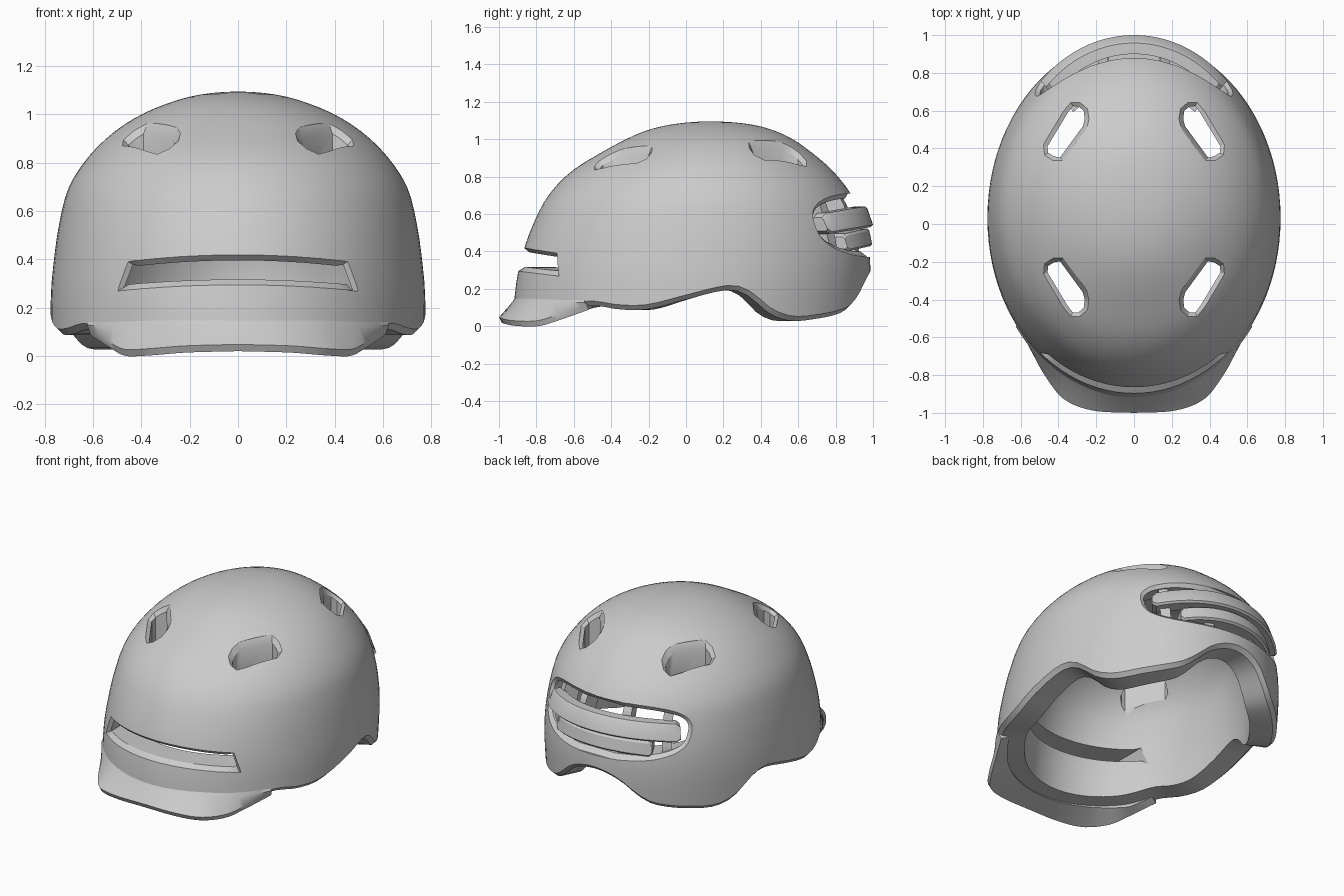
import bpy, bmesh
from math import sin, cos, pi, sqrt, atan2, copysign
from mathutils import Vector
from mathutils.bvhtree import BVHTree

if "Cube" in bpy.data.objects:
    bpy.data.objects.remove(bpy.data.objects["Cube"])

TOP = 1.095


def interp(rows, x):
    """Smooth (Hermite) lookup in a table whose first column is the key."""
    n = len(rows)
    x = max(rows[0][0], min(rows[-1][0], x))
    i = 0
    while i < n - 2 and x > rows[i + 1][0]:
        i += 1
    p, q = rows[i], rows[i + 1]
    h = q[0] - p[0]
    t = (x - p[0]) / h
    a, b = rows[max(i - 1, 0)], rows[min(i + 2, n - 1)]
    out = []
    for k in range(1, len(p)):
        m0 = (q[k] - a[k]) / (q[0] - a[0]) * h
        m1 = (b[k] - p[k]) / (b[0] - p[0]) * h
        out.append((2*t**3 - 3*t*t + 1)*p[k] + (t**3 - 2*t*t + t)*m0
                   + (3*t*t - 2*t**3)*q[k] + (t**3 - t*t)*m1)
    return out


# dome sections: height, half width, front y, back y
LEVELS = [(1.095, 0, .13, .13), (1.08, .17, -.07, .34), (1.05, .28, -.20, .46),
          (1.0, .40, -.32, .57), (.93, .51, -.45, .67), (.83, .615, -.61, .785),
          (.70, .70, -.735, .885), (.55, .74, -.815, .945), (.40, .762, -.87, .98),
          (.25, .775, -.905, .985), (0, .775, -.93, .965)]
DOME = [(sqrt(TOP - r[0]),) + r[1:] for r in LEVELS]
# lower rim: y, height
RIM = [(-.95, .06), (-.7, .08), (-.5, .11), (-.35, .09), (-.2, .09), (0, .14),
       (.2, .19), (.28, .19), (.36, .155), (.47, .07), (.58, .03), (.7, .035),
       (.87, .075), (.92, .13), (.96, .22), (.985, .27)]


def surf(a, z, off=0):
    hw, yf, yb = interp(DOME, sqrt(max(0, TOP - z)))
    return Vector(((hw + off) * cos(a), (yf + yb) / 2 + ((yb - yf) / 2 + off) * sin(a), z))


def new_object(name, bm):
    bmesh.ops.recalc_face_normals(bm, faces=bm.faces)
    me = bpy.data.meshes.new(name)
    bm.to_mesh(me)
    bm.free()
    ob = bpy.data.objects.new(name, me)
    bpy.context.collection.objects.link(ob)
    return ob


def smooth(ob, deg=30):
    bpy.ops.object.select_all(action='DESELECT')
    ob.select_set(True)
    bpy.context.view_layer.objects.active = ob
    bpy.ops.object.shade_smooth_by_angle(angle=deg * pi / 180)


def loft(name, rings):
    """Closed rings joined in order, capped at both ends."""
    bm = bmesh.new()
    vs = [[bm.verts.new(p) for p in r] for r in rings]
    n = len(vs[0])
    for r, s in zip(vs, vs[1:]):
        for i in range(n):
            j = (i + 1) % n
            bm.faces.new((r[i], r[j], s[j], s[i]))
    bm.faces.new(vs[0])
    bm.faces.new(vs[-1])
    return new_object(name, bm)


# helmet shell: outer dome, chamfered rim, thick inner dome
N, M, WALL = 96, 26, .165
bm = bmesh.new()
rows = [[] for _ in range(2 * M + 1)]
for j in range(N):
    a = 2 * pi * j / N
    rim = interp(RIM, .04 + .945 * sin(a))[0]
    pts = [surf(a, TOP - (TOP - rim - .025) * (i / M) ** 2) for i in range(1, M + 1)]
    pts.append(surf(a, rim, -.025))
    k = (TOP - WALL - rim) / (TOP - rim)
    for i in range(M, 0, -1):
        p = surf(a, TOP - (TOP - rim) * (i / M) ** 2)
        pts.append(Vector((p.x * .785, .05 + (p.y - .05) * .82, rim + (p.z - rim) * k)))
    for r, p in zip(rows, pts):
        r.append(bm.verts.new(p))
poles = [bm.verts.new((0, .13, TOP)), bm.verts.new((0, .115, TOP - WALL))]
for j in range(N):
    k = (j + 1) % N
    for r, s in zip(rows, rows[1:]):
        bm.faces.new((r[j], r[k], s[k], s[j]))
    bm.faces.new((poles[0], rows[0][j], rows[0][k]))
    bm.faces.new((poles[1], rows[-1][j], rows[-1][k]))
bmesh.ops.recalc_face_normals(bm, faces=bm.faces)
tree = BVHTree.FromBMesh(bm)
shell = new_object("helmet_shell", bm)


def cut(outline, to3d, start, end, e=.028, depth=.03):
    """Cut a chamfered opening through the shell along one axis."""
    n = len(outline)
    area = sum(outline[i - 1][0] * outline[i][1] - outline[i][0] * outline[i - 1][1] for i in range(n))
    inner = []
    for i in range(n):
        d = Vector(outline[(i + 1) % n]) - Vector(outline[i - 1])
        nrm = Vector((-d.y, d.x)).normalized() * copysign(e, area)
        inner.append((outline[i][0] + nrm.x, outline[i][1] + nrm.y))
    step = copysign(1, end - start)
    ray = to3d((0, 0), step)

    def hit(p):
        return start + step * tree.ray_cast(to3d(p, start), ray)[3]
    rings = [[to3d(p, start) for p in outline],
             [to3d(p, hit(p) - step * .002) for p in outline],
             [to3d(p, hit(p) + step * depth) for p in inner],
             [to3d(p, end) for p in inner]]
    cutter = loft("cutter", rings)
    cutter.hide_render = True
    mod = shell.modifiers.new("cut", 'BOOLEAN')
    mod.operation, mod.solver, mod.object = 'DIFFERENCE', 'EXACT', cutter
    bpy.context.view_layer.objects.active = shell
    bpy.ops.object.modifier_apply(modifier=mod.name)
    bpy.data.objects.remove(cutter)


def down(p, d):
    return Vector((p[0], p[1], d))


def along_y(p, d):
    return Vector((p[0], d, p[1]))


# four top vents
VENT = [(.245, .61), (.285, .645), (.335, .645), (.372, .60), (.48, .42), (.475, .365),
        (.43, .335), (.375, .335), (.25, .505), (.237, .555)]
for sx in (1, -1):
    for back in (True, False):
        cut([(sx * x, y if back else .155 - y) for x, y in VENT], down, 1.4, .45, .024)

# front slot
S = [-1 + i / 10 for i in range(21)]
slot = [(.5 * s, .293 - .025 * s * s) for s in S] + [(-.455 * s, .42 - .028 * s * s) for s in S]
cut(slot, along_y, -1.3, -.1, .024)

# large rear opening with round ends
rear = []
for i in range(48):
    c, s = cos(2 * pi * (i + .5) / 48), sin(2 * pi * (i + .5) / 48)
    rear.append((.525 * copysign(abs(c) ** .5, c),
                 .54 + .17 * copysign(abs(s) ** .75, s)))
cut(rear, along_y, 1.3, .1)
smooth(shell)

# front visor lip: s, x, y, edge height
VISOR = [(0, 0, -1, .048), (.25, .22, -.987, .042), (.45, .375, -.925, .03),
         (.6, .47, -.805, .028), (.8, .535, -.69, .06), (1, .62, -.53, .115)]
rings = []
for i in range(49):
    s = -1 + i / 24
    x, y, z = interp(VISOR, abs(s))
    x = copysign(x, s)
    a = atan2((y - .04) / .945, x / .775)
    low = surf(a, max(z - .01, .055), -.07)
    rings.append([surf(a, .165, -.012), surf(a, .13, .008).lerp(Vector((x, y, z)), .12),
                  Vector((x, y, z)), Vector((x * .985, y * .985, z - .028)), low])
smooth(loft("front_visor", rings), 35)


# rear bands following the back of the shell, ends tucked in
def band(name, reach, z_end, z_mid, height, off, thick, tilt):
    rings = []
    for i in range(41):
        s = -1 + i / 20
        a = pi / 2 - reach * s
        z = z_mid + (z_end - z_mid) * s * s
        h = height / 2 * (1 if abs(s) < .97 else .65)
        o0 = off - .03 * s * s

        def pt(o, dz):
            p = surf(a, .55, o)
            p.z = z + dz
            return p
        rings.append([pt(o0, -h + .012), pt(o0 - tilt, h - .012), pt(o0 - tilt - .012, h),
                      pt(o0 - thick, h), pt(o0 - thick, -h), pt(o0 - .012, -h)])
    smooth(loft(name, rings))


band("rear_upper_band", .70, .545, .585, .11, .055, .10, .03)
band("rear_lower_band", .48, .445, .475, .095, .05, .13, .015)

# wide ribs bridging the rear opening
for sx in (1, -1):
    for k, da in enumerate((.24, .60)):
        rings = []
        for z in (.34, .45, .55, .65, .74):
            a = pi / 2 - sx * da
            rings.append([surf(a - .04, z, -.035), surf(a + .04, z, -.035),
                          surf(a + .04, z, -.14), surf(a - .04, z, -.14)])
        loft("rear_rib_%s_%d" % ("right" if sx > 0 else "left", k + 1), rings)
